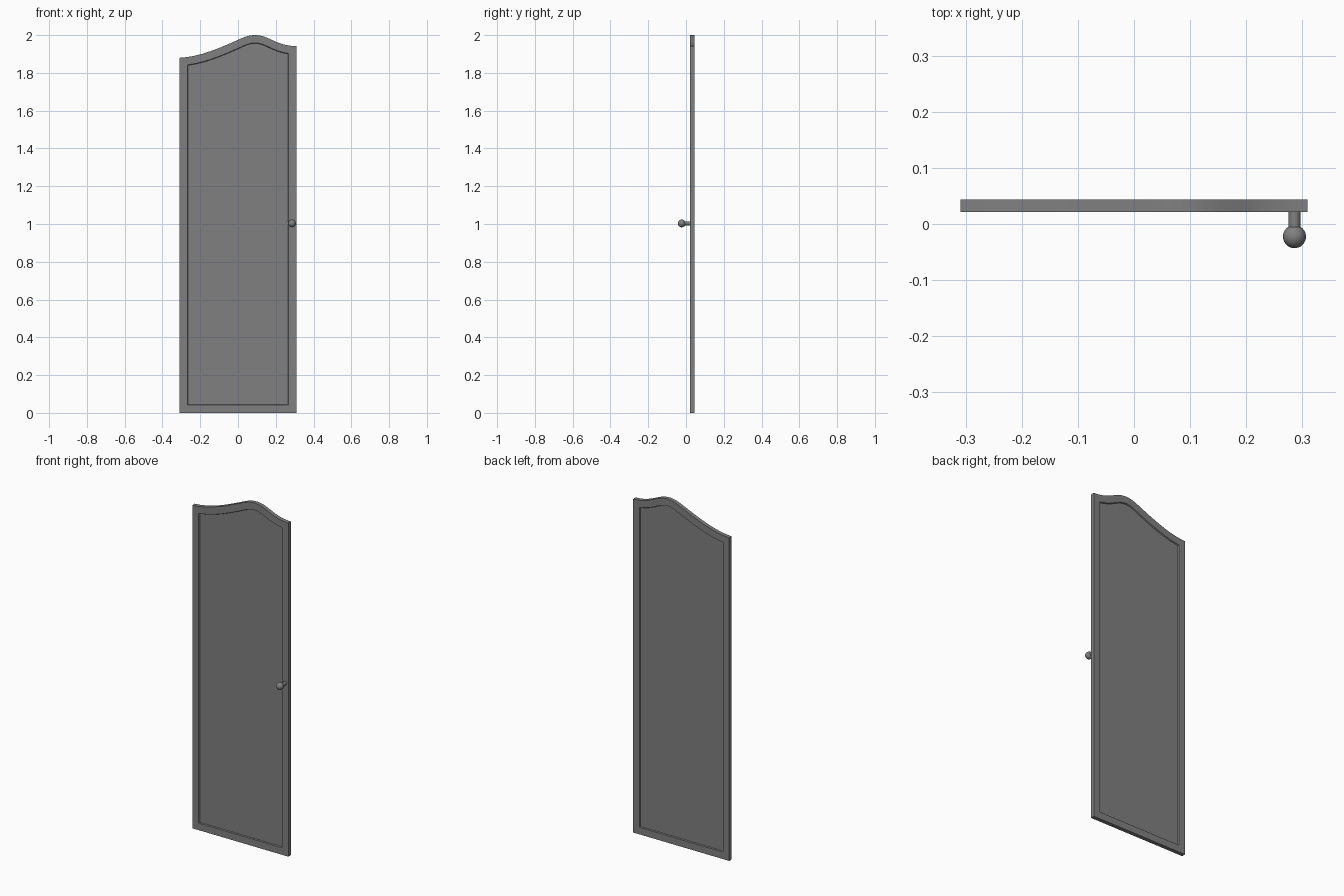
import bpy, bmesh, math
from mathutils import Vector
from mathutils.geometry import interpolate_bezier

if "Cube" in bpy.data.objects:
    bpy.data.objects.remove(bpy.data.objects["Cube"])

HALF_W, FRAME_W = 0.309, 0.041
Y_FRONT, Y_BACK, RECESS = 0.021, 0.044, 0.006

dark = bpy.data.materials.new("dark_grey")
dark.diffuse_color = (0.216, 0.216, 0.216, 1)
dark.use_nodes = True
dark.node_tree.nodes["Principled BSDF"].inputs["Base Color"].default_value = dark.diffuse_color


def finish(obj):
    obj.data.materials.append(dark)
    bpy.ops.object.select_all(action='DESELECT')
    obj.select_set(True)
    bpy.context.view_layer.objects.active = obj
    bpy.ops.object.shade_smooth_by_angle(angle=math.radians(35))


# Wavy top edge, as bezier segments in (x, z)
segments = [
    ((-0.309, 1.88), (-0.20, 1.885), (-0.09, 1.935), (0.0, 1.975)),
    ((0.0, 1.975), (0.035, 1.991), (0.06, 2.0), (0.09, 2.0)),
    ((0.09, 2.0), (0.125, 2.0), (0.15, 1.988), (0.19, 1.970)),
    ((0.19, 1.970), (0.225, 1.954), (0.26, 1.942), (0.309, 1.942)),
]
curve = []
for seg in segments:
    pts = interpolate_bezier(*[Vector((x, z, 0)) for x, z in seg], 13)
    curve += [(p.x, p.y) for p in pts][1 if curve else 0:]


def top(x):
    for (x0, z0), (x1, z1) in zip(curve, curve[1:]):
        if x <= x1 + 1e-6:
            return z0 + (z1 - z0) * (x - x0) / (x1 - x0)
    return curve[-1][1]


# Door outline, moved inward by a margin
def outline(margin):
    k = (HALF_W - margin) / HALF_W
    loop = [(-HALF_W * k, margin), (HALF_W * k, margin)]
    for x, _ in reversed(curve):
        xi = x * k
        x0, x1 = max(xi - 0.01, -HALF_W), min(xi + 0.01, HALF_W)
        slope = (top(x1) - top(x0)) / (x1 - x0)
        loop.append((xi, top(xi) - margin * math.sqrt(1 + slope * slope)))
    return loop


# Door: a raised frame around a recessed panel on both sides
bm = bmesh.new()
layers = [
    (FRAME_W + 0.003, Y_FRONT + RECESS), (FRAME_W, Y_FRONT), (0, Y_FRONT),
    (0, Y_BACK), (FRAME_W, Y_BACK), (FRAME_W + 0.003, Y_BACK - RECESS),
]
rings = [[bm.verts.new((x, y, z)) for x, z in outline(m)] for m, y in layers]
for a, b in zip(rings, rings[1:]):
    for i in range(len(a)):
        j = (i + 1) % len(a)
        bm.faces.new((a[i], a[j], b[j], b[i]))
bm.faces.new(rings[0])
bm.faces.new(rings[-1][::-1])
bmesh.ops.recalc_face_normals(bm, faces=bm.faces[:])
mesh = bpy.data.meshes.new("door_panel")
bm.to_mesh(mesh)
bm.free()
door = bpy.data.objects.new("door_panel", mesh)
bpy.context.collection.objects.link(door)
finish(door)

# Knob stem and ball
bpy.ops.mesh.primitive_cylinder_add(vertices=32, radius=0.0107, depth=0.036,
                                    location=(0.286, 0.0035, 1.003),
                                    rotation=(math.pi / 2, 0, 0))
stem = bpy.context.object
stem.name = "knob_stem"
finish(stem)
bpy.ops.mesh.primitive_uv_sphere_add(segments=32, ring_count=16, radius=0.0205,
                                     location=(0.286, -0.0225, 1.003))
ball = bpy.context.object
ball.name = "knob_ball"
finish(ball)
